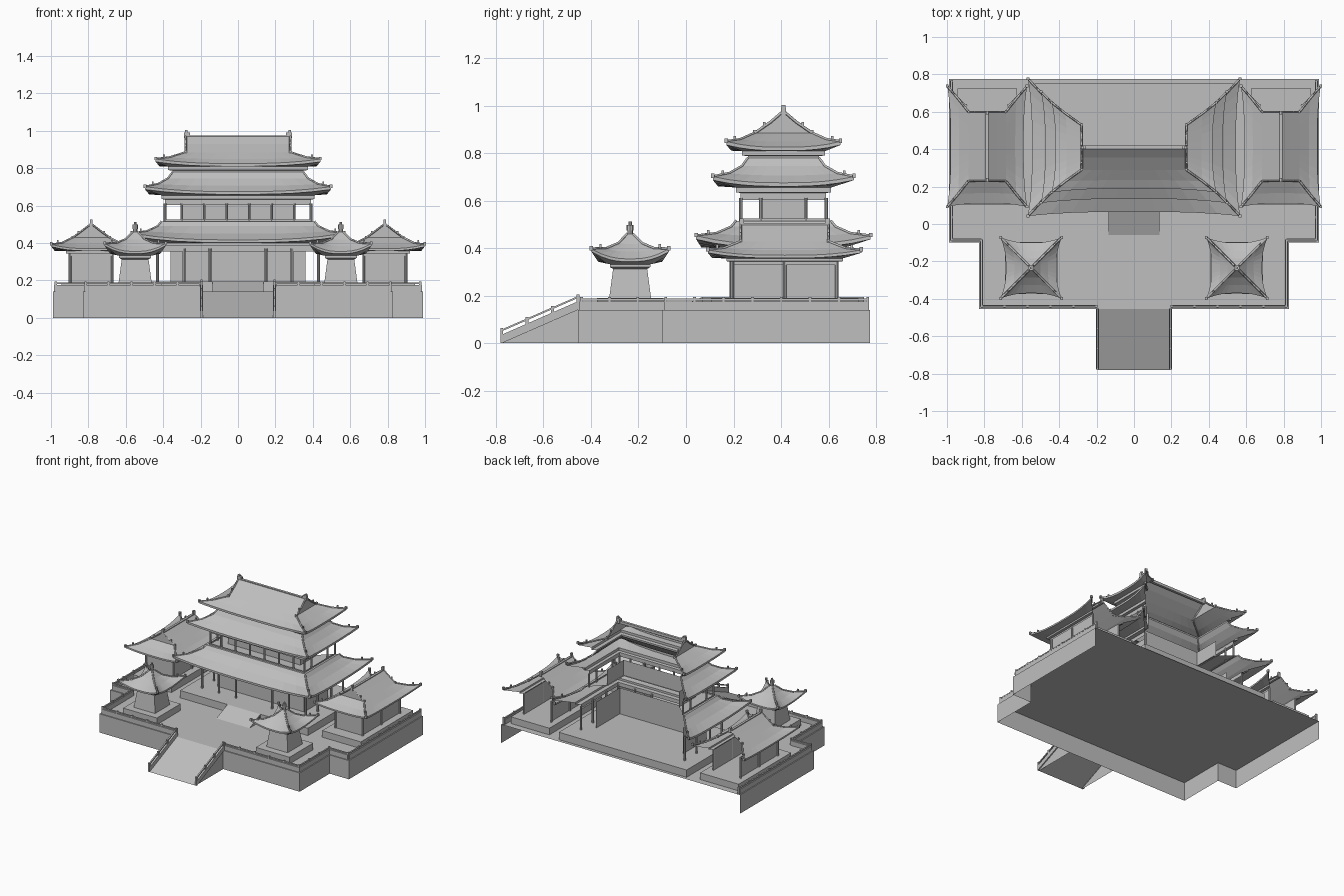
import bpy
from mathutils import Vector

cube = bpy.data.objects.get("Cube")
if cube:
    bpy.data.objects.remove(cube, do_unlink=True)

GREY = (0.52, 0.52, 0.52, 1)
stone = bpy.data.materials.new("plain_grey")
stone.use_nodes = True
stone.diffuse_color = GREY
bsdf = next(n for n in stone.node_tree.nodes if n.type == "BSDF_PRINCIPLED")
bsdf.inputs["Base Color"].default_value = GREY


def add_mesh(name, verts, faces):
    me = bpy.data.meshes.new(name)
    me.from_pydata([tuple(v) for v in verts], [], faces)
    me.materials.append(stone)
    ob = bpy.data.objects.new(name, me)
    bpy.context.collection.objects.link(ob)
    return ob


def slab(name, p, q, width, z0, z1):
    """Straight or sloping wall from p to q, between z0 and z1 above the line."""
    p, q = Vector(p), Vector(q)
    d = q - p
    n = Vector((-d.y, d.x, 0)).normalized() * width / 2
    vs = [e + s * n + Vector((0, 0, z)) for z in (z0, z1)
          for e, s in ((p, -1), (q, -1), (q, 1), (p, 1))]
    sides = [(i, (i + 1) % 4, (i + 1) % 4 + 4, i + 4) for i in range(4)]
    return add_mesh(name, vs, sides + [(3, 2, 1, 0), (4, 5, 6, 7)])


def box(name, x, y, hx, hy, z0, z1):
    return slab(name, (x - hx, y, 0), (x + hx, y, 0), 2 * hy, z0, z1)


def corner(c, loop, sx, sy, lift, push):
    hx, hy, z, w = loop
    return Vector((c[0] + sx * (hx + push * w), c[1] + sy * (hy + push * w), z + lift * w))


def loft(name, c, loops, sides="FRL", lift=0.0, push=0.0, seg=10):
    """Stack of rectangles (half x, half y, z, corner sweep) skinned on chosen sides."""
    verts, faces = [], []
    for side in sides:
        base = len(verts)
        n = seg if lift else 1
        for hx, hy, z, w in loops:
            for i in range(n + 1):
                u = 2 * i / n - 1
                k = abs(u) ** 3 * w
                s = push * k * (1 if u > 0 else -1)
                if side in "FB":
                    d = -1 if side == "F" else 1
                    x, y = -d * (u * hx + s), d * (hy + push * k)
                else:
                    d = 1 if side == "R" else -1
                    x, y = d * (hx + push * k), d * (u * hy + s)
                verts.append((c[0] + x, c[1] + y, z + lift * k))
        for r in range(len(loops) - 1):
            for i in range(n):
                a = base + r * (n + 1) + i
                faces.append((a, a + 1, a + n + 2, a + n + 1))
    return add_mesh(name, verts, faces)


def ribs(name, c, loops, lift, push, r=0.006):
    """Raised tile ribs running along all four roof corners."""
    cu = bpy.data.curves.new(name, "CURVE")
    cu.dimensions, cu.bevel_depth, cu.bevel_resolution = "3D", r, 0
    cu.use_fill_caps = True
    for sx in (-1, 1):
        for sy in (-1, 1):
            pts = [corner(c, l, sx, sy, lift, push) for l in loops]
            sp = cu.splines.new("POLY")
            sp.points.add(len(pts) - 1)
            for p, co in zip(sp.points, pts):
                p.co = (*co, 1)
            tip = pts[0]
            box(name + "_tip", tip.x, tip.y, r * 1.2, r * 1.2, tip.z - r, tip.z + 2 * r)
            mid = pts[0].lerp(pts[1], 0.6)
            box(name + "_figure", mid.x, mid.y, r * 0.8, r * 0.8, mid.z, mid.z + 3 * r)
    cu.materials.append(stone)
    bpy.context.collection.objects.link(bpy.data.objects.new(name, cu))


def roof(name, c, under, tiles, lift, push, sides="FRL"):
    """Bracket courses, swept soffit, fascia and concave tiled slope."""
    loft(name, c, under + tiles, sides, lift, push)
    ribs(name + "_ribs", c, tiles, lift, push)


def column(name, x, y, z0, z1, r):
    bpy.ops.mesh.primitive_cylinder_add(vertices=8, radius=r, depth=z1 - z0,
                                        location=(x, y, (z0 + z1) / 2))
    ob = bpy.context.object
    ob.name = name
    ob.data.materials.append(stone)


# Terrace: open shell with a stepped outline
right = [(0.99, 0.775), (0.99, -0.1), (0.83, -0.1), (0.83, -0.455)]
outline = [(-x, y) for x, y in right] + right[::-1]
n = len(outline)
add_mesh("terrace", [(x, y, z) for z in (0, 0.14) for x, y in outline],
         [tuple(range(n, 2 * n))] + [(i, i + 1, i + 1 + n, i + n) for i in range(n - 1)])


# Parapets, rails and posts
def fence(p, q, panel, rail, posts):
    slab("parapet", p, q, 0.016, 0, panel)
    slab("rail", p, q, 0.01, rail - 0.008, rail)
    for i in range(posts + 1):
        t = Vector(p).lerp(Vector(q), i / posts)
        box("rail_post", t.x, t.y, 0.006, 0.006, t.z, t.z + rail + 0.006)


path = [(0.975, 0.765), (0.975, -0.085), (0.815, -0.085), (0.815, -0.44), (0.2, -0.44)]
for s in (-1, 1):
    for a, b in zip(path, path[1:]):
        length = (Vector(a) - Vector(b)).length
        fence((s * a[0], a[1], 0.14), (s * b[0], b[1], 0.14), 0.036, 0.048,
              max(1, round(length / 0.12)))
    # Stair sides
    fence((s * 0.195, -0.775, 0), (s * 0.195, -0.455, 0.14), 0.036, 0.058, 3)
    add_mesh("stair_cheek", [(s * 0.195, -0.775, 0), (s * 0.195, -0.455, 0),
                             (s * 0.195, -0.455, 0.14)], [(0, 1, 2)])


def ramp(name, hx, y0, y1, z0, z1):
    add_mesh(name, [(-hx, y0, z0), (hx, y0, z0), (hx, y1, z1), (-hx, y1, z1),
                    (hx, y1, z0), (-hx, y1, z0)], [(0, 1, 2, 3), (1, 4, 2), (0, 3, 5)])


ramp("front_stair", 0.19, -0.78, -0.455, 0, 0.14)
ramp("hall_ramp", 0.137, -0.06, 0.07, 0.14, 0.195)

# Main hall: podium, walls and colonnades
C = (0, 0.41)
box("hall_podium", 0, 0.41, 0.53, 0.34, 0.14, 0.195)
loft("hall_wall", C, [(0.36, 0.14, 0.195, 0), (0.36, 0.14, 0.39, 0)])
loft("upper_wall", C, [(0.3, 0.1, 0.51, 0), (0.3, 0.1, 0.63, 0)])


def colonnade(name, hx, hy, xs, ys, z0, z1, r):
    for s in (-1, 1):
        for x in xs:
            column(name, s * x, C[1] - hy, z0, z1, r)
        for y in ys:
            column(name, s * hx, C[1] + y, z0, z1, r)


colonnade("hall_column", 0.43, 0.22, (0.15, 0.29, 0.43), (-0.08, 0.08, 0.22), 0.195, 0.37, 0.008)
colonnade("gallery_column", 0.39, 0.18, (0.06, 0.18, 0.3, 0.39), (-0.095, 0.095, 0.18),
          0.51, 0.61, 0.007)
loft("gallery_rail", C, [(0.395, 0.185, 0.51, 0), (0.395, 0.185, 0.525, 0)])

# Three stacked hall roofs
roof("lower_roof", C,
     [(0.43, 0.22, 0.355, 0), (0.43, 0.22, 0.383, 0), (0.46, 0.25, 0.385, 0),
      (0.46, 0.25, 0.4, 0), (0.545, 0.345, 0.402, 1)],
     [(0.545, 0.345, 0.417, 1), (0.48, 0.275, 0.45, 0.35), (0.43, 0.22, 0.49, 0),
      (0.41, 0.2, 0.515, 0)], 0.035, 0.022)
loft("gallery_floor", C, [(0.41, 0.2, 0.515, 0), (0.29, 0.09, 0.515, 0)])
roof("middle_roof", C,
     [(0.39, 0.18, 0.603, 0), (0.39, 0.18, 0.632, 0), (0.41, 0.2, 0.635, 0),
      (0.41, 0.2, 0.655, 0), (0.475, 0.275, 0.66, 1)],
     [(0.475, 0.275, 0.675, 1), (0.42, 0.22, 0.706, 0.35), (0.375, 0.175, 0.745, 0),
      (0.35, 0.15, 0.78, 0)], 0.026, 0.022)
roof("top_roof", C,
     [(0.35, 0.15, 0.775, 0), (0.35, 0.15, 0.787, 0), (0.375, 0.175, 0.79, 0),
      (0.375, 0.175, 0.808, 0), (0.42, 0.22, 0.81, 1)],
     [(0.42, 0.22, 0.825, 1), (0.36, 0.175, 0.849, 0.35), (0.28, 0.12, 0.885, 0)],
     0.024, 0.02)
gable = [(0.28, 0.12, 0.885, 0), (0.28, 0.055, 0.93, 0), (0.28, 0.008, 0.97, 0)]
loft("top_gable", C, gable)
ribs("top_gable_ribs", C, gable, 0, 0)
box("top_ridge", 0, C[1], 0.285, 0.009, 0.955, 0.975)

for s in (-1, 1):
    box("top_ridge_end", s * 0.272, C[1], 0.016, 0.01, 0.96, 0.992)
    box("top_ridge_horn", s * 0.277, C[1], 0.007, 0.008, 0.99, 1.003)

    # Side halls with ridges running front to back
    S = (s * 0.785, 0.415)
    box("side_podium", *S, 0.16, 0.31, 0.14, 0.19)
    loft("side_wall", S, [(0.108, 0.22, 0.19, 0), (0.108, 0.22, 0.345, 0)])
    for sx in (-1, 1):
        for sy in (-1, 0, 1):
            column("side_column", S[0] + sx * 0.113, S[1] + sy * 0.22, 0.19, 0.345, 0.007)
    roof("side_roof", S,
         [(0.115, 0.225, 0.33, 0), (0.115, 0.225, 0.343, 0), (0.135, 0.245, 0.345, 0),
          (0.135, 0.245, 0.357, 0), (0.195, 0.305, 0.358, 1)],
         [(0.195, 0.305, 0.37, 1), (0.15, 0.25, 0.392, 0.35), (0.1, 0.185, 0.428, 0)],
         0.022, 0.018)
    side_gable = [(0.1, 0.185, 0.428, 0), (0.05, 0.185, 0.465, 0), (0.008, 0.185, 0.497, 0)]
    loft("side_gable", S, side_gable)
    ribs("side_gable_ribs", S, side_gable, 0, 0, 0.005)
    box("side_ridge", *S, 0.008, 0.19, 0.485, 0.503)
    for sy in (-1, 1):
        box("side_ridge_end", S[0], S[1] + sy * 0.18, 0.007, 0.01, 0.49, 0.525)

    # Square front pavilions with tapered bodies
    P = (s * 0.55, -0.235)
    box("pavilion_base", *P, 0.14, 0.14, 0.14, 0.19)
    loft("pavilion_body", P, [(0.088, 0.088, 0.19, 0), (0.07, 0.07, 0.325, 0)], "FRLB")
    roof("pavilion_roof", P,
         [(0.07, 0.07, 0.312, 0), (0.085, 0.085, 0.32, 0), (0.085, 0.085, 0.332, 0),
          (0.1, 0.1, 0.335, 0), (0.135, 0.135, 0.343, 1)],
         [(0.135, 0.135, 0.355, 1), (0.09, 0.09, 0.385, 0.35), (0.05, 0.05, 0.418, 0.05),
          (0.012, 0.012, 0.46, 0)], 0.042, 0.028, "FRLB")
    column("pavilion_neck", *P, 0.45, 0.475, 0.012)
    column("pavilion_bulb", *P, 0.475, 0.498, 0.015)
    column("pavilion_tip", *P, 0.498, 0.513, 0.007)
